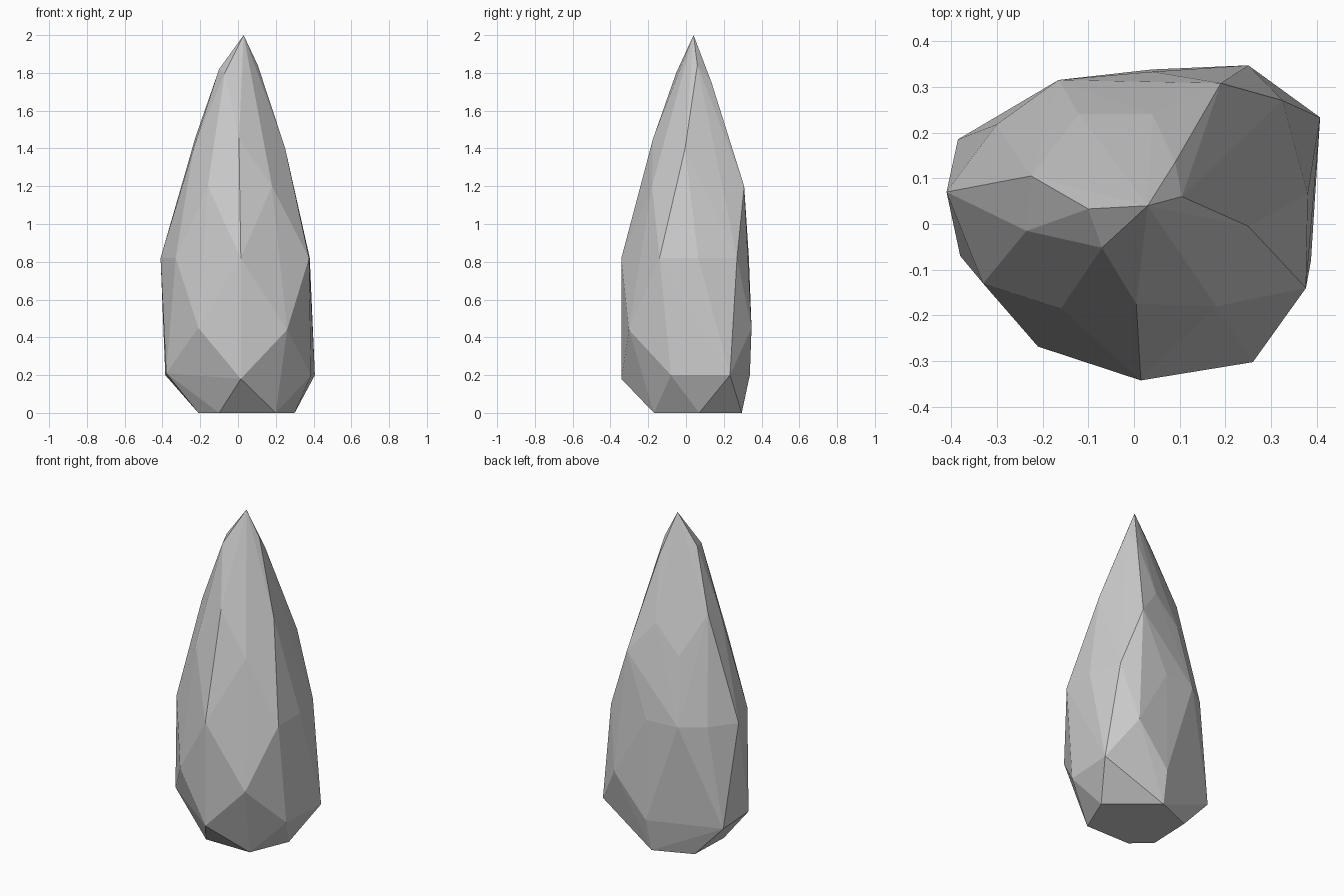
import bpy, bmesh

cube = bpy.data.objects.get("Cube")
if cube:
    bpy.data.objects.remove(cube)

# Stone material
stone = bpy.data.materials.new("pale_grey_stone")
stone.use_nodes = True
grey = (0.6, 0.6, 0.6, 1)
stone.diffuse_color = grey
stone.node_tree.nodes["Principled BSDF"].inputs["Base Color"].default_value = grey

# Rings of corner points, from the flat base to the tip
base = [(-.10, -.17, 0), (.20, -.17, 0), (.30, .07, 0),
        (.03, .295, 0), (-.20, .20, 0), (-.21, -.07, 0)]
foot = [(.015, -.342, .18), (.387, -.08, .2), (.407, .233, .2),
        (.04, .338, .2), (-.385, .185, .2), (-.38, -.07, .21)]
belly = [(-.21, -.268, .45), (.26, -.302, .44), (.25, .347, .45)]
waist = [(.015, -.342, .82), (.376, -.14, .82), (.38, .065, .82),
         (.325, .27, .82), (.04, .333, .82), (-.165, .315, .82),
         (-.30, .218, .82), (-.41, .07, .82), (-.33, -.13, .82)]
shoulder = [(-.16, -.185, 1.2), (.18, -.18, 1.2), (.19, .308, 1.2),
            (-.12, .24, 1.22), (.04, .24, 1.39)]
neck = [(.005, -.175, 1.45), (.25, -.005, 1.4), (.20, .135, 1.42),
        (-.225, .105, 1.46), (-.235, -.015, 1.4)]
crown = [(-.07, -.052, 1.8), (.105, .06, 1.84), (.09, .135, 1.75),
         (-.10, .033, 1.82)]
tip = [(.03, .04, 2)]

# Faceted shard: the hull around the rings
bm = bmesh.new()
for ring in (base, foot, belly, waist, shoulder, neck, crown, tip):
    for point in ring:
        bm.verts.new(point)
hull = bmesh.ops.convex_hull(bm, input=bm.verts[:])
spare = {v for v in hull["geom_interior"] + hull["geom_unused"]
         if isinstance(v, bmesh.types.BMVert)}
bmesh.ops.delete(bm, geom=list(spare), context='VERTS')
bmesh.ops.dissolve_limit(bm, angle_limit=0.02, verts=bm.verts[:], edges=bm.edges[:])
bmesh.ops.recalc_face_normals(bm, faces=bm.faces[:])

mesh = bpy.data.meshes.new("stone_shard")
bm.to_mesh(mesh)
bm.free()
mesh.materials.append(stone)
shard = bpy.data.objects.new("stone_shard", mesh)
bpy.context.collection.objects.link(shard)
